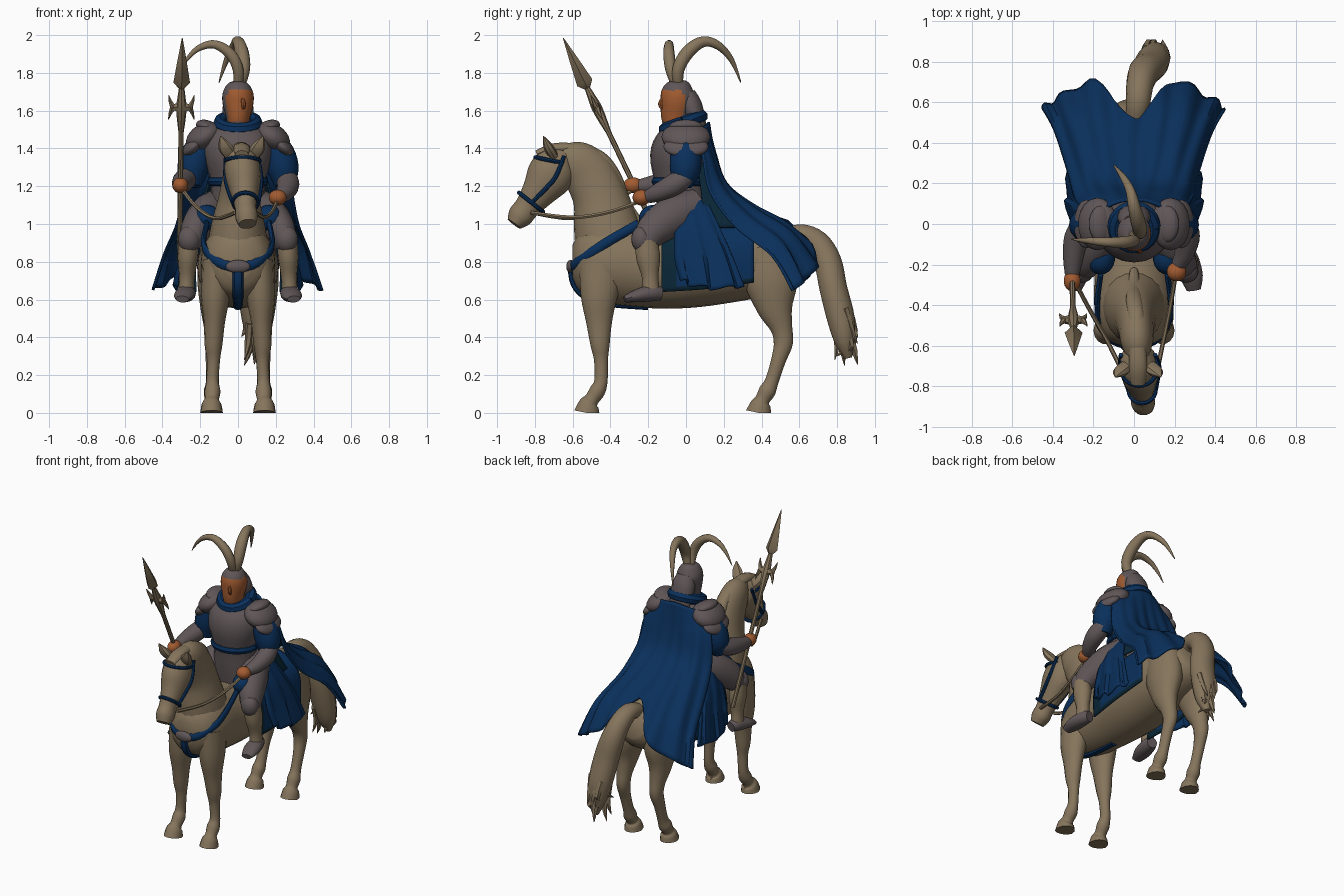
import bpy, bmesh, math, random
from mathutils import Vector as V
random.seed(4)

def material(name, rgb):
    m = bpy.data.materials.new(name)
    m.diffuse_color = (*rgb, 1)
    return m

TAN = material("tan", (0.238, 0.178, 0.108))
BLUE = material("blue", (0.003, 0.029, 0.105))
TEAL = material("dark_teal", (0.003, 0.02, 0.038))
GREY = material("warm_grey", (0.115, 0.092, 0.096))
SKIN = material("skin", (0.36, 0.105, 0.03))

def finish(name, verts, faces, mat):
    me = bpy.data.meshes.new(name)
    me.from_pydata(verts, [], faces)
    me.materials.append(mat)
    ob = bpy.data.objects.new(name, me)
    bpy.context.collection.objects.link(ob)
    return ob

def spline(pts, k):
    """Smooth curve through points of any dimension."""
    out, n = [], len(pts)
    for i in range(n - 1):
        p0, p1, p2, p3 = (pts[max(0, min(n - 1, i + d))] for d in (-1, 0, 1, 2))
        for j in range(k):
            t = j / k
            out.append([0.5 * (2*b + (c - a)*t + (2*a - 5*b + 4*c - d)*t*t + (3*b - a - 3*c + d)*t**3)
                        for a, b, c, d in zip(p0, p1, p2, p3)])
    return out + [list(pts[-1])]

def tube(name, pts, mat, ref=(1, 0, 0), n=14, k=4):
    """Loft ellipses (x, y, z, side radius, depth radius) along a path."""
    P = spline([p if len(p) == 5 else (*p, p[3]) for p in pts], k)
    C = [V(p[:3]) for p in P]
    ref, verts, faces = V(ref), [], []
    for i, p in enumerate(P):
        t = (C[min(i + 1, len(C) - 1)] - C[max(i - 1, 0)]).normalized()
        side = (ref - t * ref.dot(t)).normalized()
        up = t.cross(side)
        for j in range(n):
            a = 2 * math.pi * j / n
            q = C[i] + side * max(p[3], .001) * math.cos(a) + up * max(p[4], .001) * math.sin(a)
            q.z = max(q.z, 0)
            verts.append(q)
    for i in range(len(P) - 1):
        for j in range(n):
            b, c = i * n, (j + 1) % n
            faces.append((b + j, b + c, b + n + c, b + n + j))
    faces.append(tuple(reversed(range(n))))
    faces.append(tuple(range(len(verts) - n, len(verts))))
    return finish(name, verts, faces, mat)

def ring(name, c, u, v, r, mat):
    c, u, v = V(c), V(u), V(v)
    pts = [(*(c + u * math.cos(a * math.pi / 12) + v * math.sin(a * math.pi / 12)), r) for a in range(25)]
    return tube(name, pts, mat, u.cross(v).normalized(), 8, 1)

def blob(name, loc, size, mat):
    bm = bmesh.new()
    bmesh.ops.create_uvsphere(bm, u_segments=18, v_segments=12, radius=1)
    me = bpy.data.meshes.new(name)
    bm.to_mesh(me)
    bm.free()
    me.materials.append(mat)
    ob = bpy.data.objects.new(name, me)
    ob.location, ob.scale = loc, size
    bpy.context.collection.objects.link(ob)
    return ob

def sheet(name, rails, mat, thick=.012, ripple=0, waves=5):
    """Cloth through rails, with folds growing towards the hem."""
    rows = [spline(col, 7) for col in zip(*[spline(r, 5) for r in rails])]
    w, verts = len(rows[0]), []
    for i, row in enumerate(rows):
        for j, p in enumerate(row):
            d = ripple * i / len(rows) * math.sin(waves * 2 * math.pi * j / (w - 1))
            verts.append((p[0] + d * (1 if p[0] > 0 else -1) * .5, p[1] + d, p[2] + d * .6))
    faces = [(i*w + j, i*w + j + 1, i*w + w + j + 1, i*w + w + j)
             for i in range(len(rows) - 1) for j in range(w - 1)]
    ob = finish(name, verts, faces, mat)
    m = ob.modifiers.new("thickness", "SOLIDIFY")
    m.thickness, m.offset = thick, 0
    return ob

def flip(pts, s):
    return [(p[0] * s, *p[1:]) for p in pts]

# Horse body, neck, head, mane
tube("horse_body", [(0, -.60, .80, .07, .09), (0, -.55, .80, .15, .17), (0, -.42, .80, .195, .22),
     (0, -.2, .77, .195, .215), (0, 0, .765, .215, .21), (0, .2, .785, .215, .205),
     (0, .38, .81, .2, .195), (0, .52, .83, .17, .16), (0, .59, .85, .08, .09)], TAN, n=24)
tube("horse_neck", [(0, -.38, .80, .17, .2), (0, -.42, .98, .145, .175), (.005, -.455, 1.14, .108, .145),
     (.01, -.515, 1.265, .088, .135), (.015, -.59, 1.335, .078, .11), (.02, -.66, 1.36, .05, .06)], TAN, n=20)
tube("horse_head", [(.02, -.635, 1.37, .055, .05), (.02, -.675, 1.325, .09, .11), (.028, -.725, 1.25, .094, .122),
     (.035, -.78, 1.17, .076, .092), (.04, -.84, 1.09, .057, .068), (.045, -.88, 1.04, .06, .066),
     (.05, -.91, 1.0, .047, .042)], TAN, n=20)
tube("mane", [(.02, -.79, 1.37, .035, .02), (.02, -.70, 1.40, .045, .028), (.015, -.57, 1.395, .04, .03),
     (.01, -.45, 1.355, .04, .03), (0, -.37, 1.25, .04, .03), (0, -.315, 1.1, .035, .03),
     (0, -.23, .99, .02, .02)], TAN)

# Tail with loose strands
tube("tail", [(.01, .50, .91, .05, .05), (.02, .6, .945, .06, .055), (.03, .69, .90, .068, .07),
     (.05, .75, .8, .078, .075), (.08, .78, .66, .085, .075), (.10, .82, .5, .08, .075),
     (.11, .84, .38, .06, .055), (.11, .86, .29, .02, .02)], TAN)
for i in range(14):
    x, y, z = .1 + random.uniform(-.07, .06), .81 + random.uniform(-.05, .06), random.uniform(.42, .56)
    tube("tail_strand", [(x, y, z, .022), (x + random.uniform(-.01, .02), y + .03, z - .1, .02),
         (x + random.uniform(-.03, .03), y + random.uniform(-.02, .07), z - random.uniform(.14, .2), .002)],
         TAN, n=6, k=2)

for s in (-1, 1):
    # Horse legs and ears
    tube("front_leg", flip([(.11, -.44, .80, .08, .13), (.12, -.46, .62, .076, .10), (.125, -.46, .48, .056, .07),
         (.13, -.455, .36, .047, .052), (.13, -.45, .28, .035, .038), (.135, -.45, .17, .033, .036),
         (.135, -.47, .115, .042, .043), (.138, -.50, .07, .038, .04), (.14, -.515, .045, .052, .055),
         (.14, -.525, 0, .06, .07)], s), TAN)
    tube("hind_leg", flip([(.11, .42, .88, .09, .14), (.12, .45, .70, .095, .145), (.13, .47, .56, .07, .10),
         (.13, .505, .45, .05, .06), (.13, .515, .37, .043, .052), (.135, .49, .28, .036, .04),
         (.135, .455, .17, .034, .037), (.138, .43, .115, .043, .046), (.14, .405, .07, .038, .04),
         (.14, .395, .045, .052, .055), (.14, .385, 0, .06, .07)], s), TAN)
    tube("horse_ear", [(.02 + s * .055, -.7, 1.36, .035, .025), (.02 + s * .09, -.73, 1.41, .036, .025),
         (.02 + s * .112, -.755, 1.465, .003, .003)], TAN, n=8)
    # Harness
    tube("breast_strap", flip([(0, -.61, .765, .026, .014), (.1, -.583, .795, .026, .014),
         (.165, -.5, .85, .026, .014), (.182, -.40, .915, .026, .014), (.165, -.25, 1.0, .026, .014)], s),
         BLUE, (0, 0, 1), 8)
    tube("cheek_strap", [(.02 + s * .085, -.645, 1.36, .01), (.028 + s * .094, -.69, 1.25, .012),
         (.033 + s * .085, -.75, 1.18, .012), (.04 + s * .068, -.82, 1.11, .01)], BLUE, n=8)
    # Rider legs and boots
    tube("thigh", flip([(.1, .05, 1.08, .1, .11), (.17, -.07, 1.04, .095, .11), (.23, -.18, .96, .078, .09),
         (.26, -.22, .88, .055, .06)], s), GREY)
    blob("knee_guard", (s * .258, -.235, .92), (.06, .055, .07), GREY)
    blob("thigh_cloth", (s * .165, -.165, 1.03), (.072, .085, .072), BLUE)
    tube("boot_shaft", flip([(.26, -.21, .91, .055, .06), (.266, -.20, .82, .054, .065),
         (.27, -.19, .72, .042, .045), (.275, -.185, .63, .042, .05)], s), TAN)
    tube("boot_foot", flip([(.262, -.13, .63, .035, .035), (.272, -.18, .635, .05, .045),
         (.285, -.26, .62, .055, .035), (.295, -.325, .602, .035, .018)], s), GREY)
    # Sleeves and shoulder armour
    tube("sleeve", flip([(.16, 0, 1.45, .07), (.215, .0, 1.37, .085), (.24, -.005, 1.28, .082),
         (.245, -.02, 1.2, .05)], s), BLUE)
    blob("shoulder_plate", (s * .18, 0, 1.46), (.105, .13, .07), GREY).rotation_euler.y = s * .55
    blob("shoulder_rim", (s * .235, 0, 1.41), (.075, .12, .04), GREY).rotation_euler.y = s * .75
    blob("neck_guard", (s * .165, 0, 1.515), (.06, .09, .035), GREY).rotation_euler.y = -s * .3
    # Dark lining beneath the cape, then coat skirt panels
    sheet("coat_lining", [flip(r, s) for r in (
          [(.13, .06, 1.32), (.17, .08, 1.17), (.22, .10, .98)],
          [(.11, .12, 1.32), (.15, .17, 1.17), (.2, .26, .98)])], TEAL, .012)
    sheet("coat_skirt", [flip(r, s) for r in (
          [(.17, -.06, 1.14), (.235, -.06, .98), (.275, -.06, .82), (.30, -.03, .70)],
          [(.18, .02, 1.14), (.26, .06, .98), (.30, .10, .82), (.335, .12, .66)],
          [(.16, .10, 1.14), (.24, .18, .98), (.285, .25, .82), (.31, .31, .67)])], BLUE, .012, .02, 3)

# Chest harness, bridle, reins
tube("girth_strap", [(0, -.612, .78, .028, .016), (0, -.59, .68, .028, .02), (0, -.52, .61, .028, .02),
     (0, -.4, .578, .024, .018), (0, -.2, .56, .024, .016)], BLUE, n=8)
blob("breast_buckle", (0, -.61, .775), (.065, .024, .035), GREY)
ring("noseband", (.04, -.82, 1.115), (.066, 0, 0), (0, -.064, .051), .011, BLUE)
ring("browband", (.025, -.71, 1.335), (.09, 0, 0), (0, -.088, .018), .011, BLUE)
tube("left_rein", [(.095, -.82, 1.06, .011), (.14, -.6, 1.035, .011), (.18, -.4, 1.065, .011),
     (.21, -.22, 1.13, .011)], TAN, n=6)
tube("right_rein", [(-.015, -.82, 1.06, .011), (-.12, -.6, 1.03, .011), (-.22, -.42, 1.09, .011),
     (-.30, -.27, 1.19, .011)], TAN, n=6)

# Saddle cloth with dark hem
def saddle_rail(y, x, low, top):
    half = [(x, y, low), (x, y, low + .18), (x * .8, y, top - .06), (x * .35, y, top)]
    return flip(half, -1) + half[::-1]
cloth = sheet("saddle_cloth", [saddle_rail(-.13, .225, .64, 1.03), saddle_rail(.1, .245, .655, 1.02),
              saddle_rail(.36, .235, .69, 1.035)], BLUE)
cloth.data.materials.append(TEAL)
for f in cloth.data.polygons:
    if f.center.z < .69 + .06 * f.center.y or f.center.y < -.06:
        f.material_index = 1

# Rider torso and arms
tube("torso", [(0, 0, .98, .17, .14), (0, -.02, 1.1, .15, .135), (0, -.03, 1.22, .145, .135),
     (0, -.035, 1.36, .18, .155), (0, -.02, 1.46, .17, .13), (0, -.01, 1.54, .08, .08)], GREY, n=20)
ring("waist_sash", (0, -.03, 1.225), (.135, 0, 0), (0, .125, 0), .028, BLUE)
ring("cape_collar", (0, -.015, 1.535), (.095, 0, 0), (0, .095, .035), .036, BLUE)
tube("right_forearm", [(-.25, .01, 1.27, .055), (-.285, -.07, 1.23, .06), (-.30, -.17, 1.21, .05),
     (-.305, -.25, 1.2, .036)], GREY)
tube("left_forearm", [(.25, .01, 1.26, .055), (.265, -.06, 1.21, .06), (.25, -.14, 1.17, .05),
     (.22, -.2, 1.145, .036)], GREY)
blob("right_hand", (-.305, -.28, 1.205), (.042, .052, .042), SKIN)
blob("left_hand", (.21, -.235, 1.14), (.048, .048, .042), SKIN)

# Head: skin on the turned face, grey helmet elsewhere
head = tube("head", [(0, -.02, 1.49, .06, .065), (0, -.05, 1.555, .062, .078), (0, -.045, 1.64, .082, .09),
            (0, -.04, 1.70, .079, .088), (0, -.03, 1.745, .05, .055), (0, -.03, 1.76, .01, .012)],
            GREY, n=28, k=5)
head.data.materials.append(SKIN)
for f in head.data.polygons:
    d = f.center - V((0, -.045, f.center.z))
    if 1.53 < f.center.z < 1.71 and d.normalized().dot(V((.57, -.82, 0))) > .2:
        f.material_index = 1
tube("nose", [(.022, -.125, 1.665, .008), (.03, -.136, 1.635, .012), (.028, -.126, 1.61, .008)], SKIN, n=8)
tube("helmet_back", [(0, .0, 1.69, .06, .05), (0, .025, 1.63, .08, .06), (0, .055, 1.55, .08, .05),
     (0, .085, 1.48, .07, .03)], GREY)

# Plumes
tube("side_plume", [(.0, -.05, 1.73, .026), (.0, -.08, 1.82, .03), (-.04, -.09, 1.90, .03), (-.12, -.09, 1.95, .024),
     (-.2, -.085, 1.935, .018), (-.26, -.08, 1.885, .011), (-.31, -.075, 1.81, .002)], TAN, (0, 1, 0), 10)
tube("back_plume", [(.01, -.04, 1.73, .026), (.03, -.04, 1.82, .034), (.02, .01, 1.91, .037), (0, .09, 1.965, .03),
     (-.02, .17, 1.945, .023), (-.06, .24, 1.87, .015), (-.1, .29, 1.75, .003)], TAN, n=10)

# Spear
tip, butt = V((-.295, -.65, 1.985)), V((-.31, -.08, .8))
def along(t):
    return tuple(tip.lerp(butt, t))
tube("spear_shaft", [(*along(.2), .014), (*along(1), .014)], TAN, n=8, k=1)
tube("spear_blade", [(*along(0), .002), (*along(.1), .024, .024), (*along(.2), .044, .044), (*along(.225), .016)],
     TAN, n=4, k=1)
tube("spear_socket", [(*along(.22), .014), (*along(.27), .022), (*along(.31), .028), (*along(.37), .022),
     (*along(.42), .014)], TAN, n=8, k=2)
for s in (-1, 1):
    for end in (.255, .365):
        a, b = V(along(.31)), V(along(end))
        tube("spear_prong", [(*a, .022), (a.x + s * .045, a.y, a.z, .018), (b.x + s * .068, b.y, b.z, .002)],
             TAN, (0, 1, 0), 6, 2)

# Cape: seven rails from shoulders to hem, notched and raised over the tail
edge = [(.19, .05, 1.49), (.26, .09, 1.36), (.29, .13, 1.17), (.325, .26, .99), (.39, .46, .83), (.45, .57, .65)]
outer = [(.14, .08, 1.51), (.19, .13, 1.38), (.22, .2, 1.2), (.26, .34, 1.05), (.32, .52, .91), (.36, .63, .70)]
inner = [(.07, .11, 1.53), (.09, .15, 1.38), (.11, .21, 1.21), (.14, .36, 1.09), (.17, .55, .98), (.18, .70, .82)]
centre = [(0, .12, 1.54), (0, .145, 1.38), (0, .2, 1.22), (0, .31, 1.11), (0, .42, 1.05), (0, .52, 1.015)]
sheet("cape", [flip(edge, -1), flip(outer, -1), flip(inner, -1), centre, inner, outer, edge], BLUE, .014, .014, 7)

# Smooth shading with sharp edges kept
bpy.ops.object.select_all(action='SELECT')
bpy.context.view_layer.objects.active = bpy.data.objects["horse_body"]
bpy.ops.object.shade_smooth_by_angle(angle=math.radians(40))
